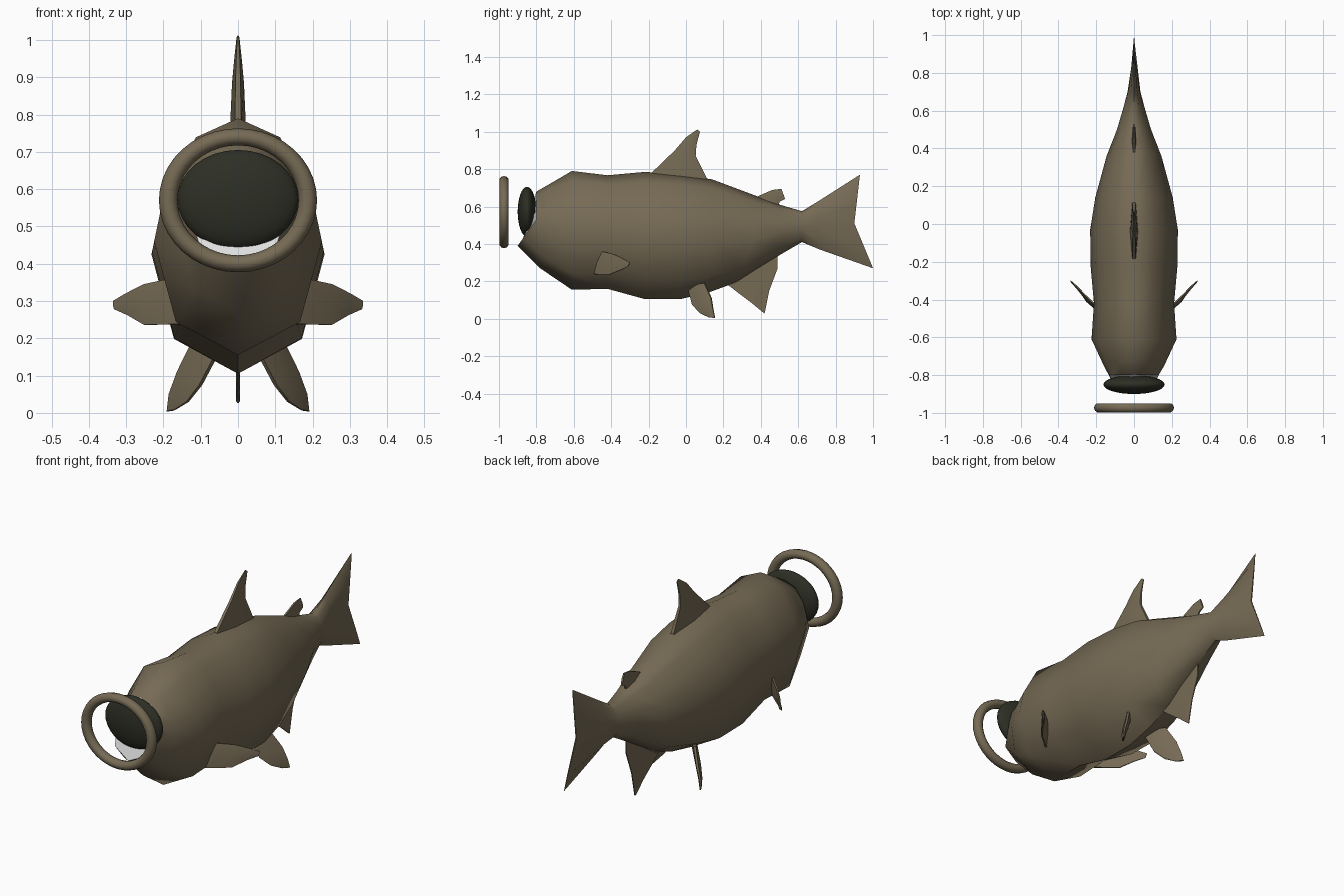
import bpy, math
from mathutils import Vector

cube = bpy.data.objects.get("Cube")
if cube:
    bpy.data.objects.remove(cube)


def material(name, colour):
    m = bpy.data.materials.new(name)
    m.use_nodes = True
    m.diffuse_color = (*colour, 1)
    bsdf = next(n for n in m.node_tree.nodes if n.type == 'BSDF_PRINCIPLED')
    bsdf.inputs["Base Color"].default_value = (*colour, 1)
    return m


brown = material("olive brown", (0.18, 0.145, 0.09))
dark = material("dark olive", (0.026, 0.028, 0.018))
pale = material("pale grey", (0.75, 0.75, 0.75))


def smooth(ob, degrees):
    bpy.ops.object.select_all(action='DESELECT')
    ob.select_set(True)
    bpy.context.view_layer.objects.active = ob
    bpy.ops.object.shade_smooth_by_angle(angle=math.radians(degrees))


def loft(name, rings, degrees, start_mat=0):
    """Skin closed rings of equal length and cap both ends."""
    n = len(rings[0])
    verts = [p for ring in rings for p in ring]
    faces = [(r * n + i, r * n + (i + 1) % n, (r + 1) * n + (i + 1) % n, (r + 1) * n + i)
             for r in range(len(rings) - 1) for i in range(n)]
    faces.append(tuple(range(n))[::-1])
    faces.append(tuple(range(len(verts) - n, len(verts))))
    mesh = bpy.data.meshes.new(name)
    mesh.from_pydata(verts, [], faces)
    mesh.materials.append(brown)
    mesh.materials.append(pale)
    mesh.polygons[len(faces) - 2].material_index = start_mat
    ob = bpy.data.objects.new(name, mesh)
    bpy.context.collection.objects.link(ob)
    # consistent outward normals
    bpy.context.view_layer.objects.active = ob
    bpy.ops.object.mode_set(mode='EDIT')
    bpy.ops.mesh.select_all(action='SELECT')
    bpy.ops.mesh.normals_make_consistent(inside=False)
    bpy.ops.object.mode_set(mode='OBJECT')
    smooth(ob, degrees)
    return ob


# Body and tail: section as (width share, height share), top to keel
half = [(0, 1), (.5, .92), (.88, .68), (1, .48), (.74, .14), (0, 0)]
section = half + [(-x, h) for x, h in half[-2:0:-1]]

# y at top, y at middle, y at bottom, top z, bottom z, half width
stations = [
    (-.80, -.80, -.90, .68, .39, .13),
    (-.73, -.75, -.78, .72, .27, .16),
    (-.61, -.61, -.61, .79, .155, .225),
    (-.42, -.42, -.42, .767, .16, .212),
    (-.22, -.22, -.22, .785, .105, .23),
    (-.03, -.03, -.03, .772, .105, .232),
    (.14, .14, .12, .745, .14, .205),
    (.38, .36, .27, .655, .195, .145),
    (.50, .50, .50, .61, .34, .09),
    (.62, .62, .62, .575, .41, .055),
    (.71, .70, .71, .63, .372, .034),
    (.93, .90, 1.0, .77, .27, .003),
]


def body_ring(yt, ym, yb, top, bottom, width):
    ring = []
    for x, h in section:
        if h > .48:
            y = ym + (yt - ym) * (h - .48) / .52
        else:
            y = yb + (ym - yb) * h / .48
        ring.append((x * width, y, bottom + h * (top - bottom)))
    return ring


loft("body_and_tail", [body_ring(*s) for s in stations], 50, start_mat=1)


# Fins: rows of leading point, trailing point and half thickness
def fin(name, rows, side=1):
    span = Vector(rows[-1][0]) - Vector(rows[0][0])
    rings = []
    for lead, trail, t in rows:
        a, b = Vector(lead), Vector(trail)
        n = (Vector(rows[0][1]) - Vector(rows[0][0])).cross(span).normalized() * t
        m = (a + b) / 2
        ring = [a + n * .4, m + n, b + n * .4, b - n * .4, m - n, a - n * .4]
        rings.append([(p.x * side, p.y, p.z) for p in ring])
    loft(name, rings, 50)


fin("dorsal_fin", [
    ((0, -.20, .765), (0, .12, .735), .022),
    ((0, -.06, .90), (0, .052, .87), .016),
    ((0, .0, .97), (0, .056, .93), .010),
    ((0, .06, 1.012), (0, .075, 1.0), .004)])
fin("rear_back_fin", [
    ((0, .35, .64), (0, .49, .59), .012),
    ((0, .46, .688), (0, .50, .625), .010),
    ((0, .51, .695), (0, .53, .64), .006)])
fin("anal_fin", [
    ((0, .20, .20), (0, .49, .36), .008),
    ((0, .29, .13), (0, .49, .27), .007),
    ((0, .35, .085), (0, .445, .15), .006),
    ((0, .41, .035), (0, .42, .027), .005)])
for label, side in (("left", 1), ("right", -1)):
    fin(label + "_pectoral_fin", [
        ((.18, -.45, .36), (.155, -.49, .238), .010),
        ((.25, -.385, .345), (.25, -.41, .236), .009),
        ((.30, -.335, .32), (.295, -.345, .262), .007),
        ((.335, -.30, .30), (.332, -.31, .278), .003)], side)
    fin(label + "_pelvic_fin", [
        ((.05, .01, .17), (.12, .10, .19), .014),
        ((.10, .035, .075), (.16, .135, .11), .013),
        ((.135, .075, .03), (.183, .145, .05), .010),
        ((.170, .12, .008), (.19, .155, .004), .005)], side)

# Ball held in the mouth
bpy.ops.mesh.primitive_uv_sphere_add(segments=32, ring_count=16, radius=1,
                                     location=(0, -.85, .572))
ball = bpy.context.object
ball.name = "mouth_ball"
ball.scale = (.162, .05, .133)
ball.data.materials.append(dark)
smooth(ball, 60)

# Ring floating in front of the mouth
bpy.ops.mesh.primitive_torus_add(major_segments=40, minor_segments=10,
                                 major_radius=.187, minor_radius=.025,
                                 location=(0, -.973, .57), rotation=(math.pi / 2, 0, 0))
lip = bpy.context.object
lip.name = "front_ring"
lip.scale = (1, .91, 1)
lip.data.materials.append(brown)
smooth(lip, 60)
